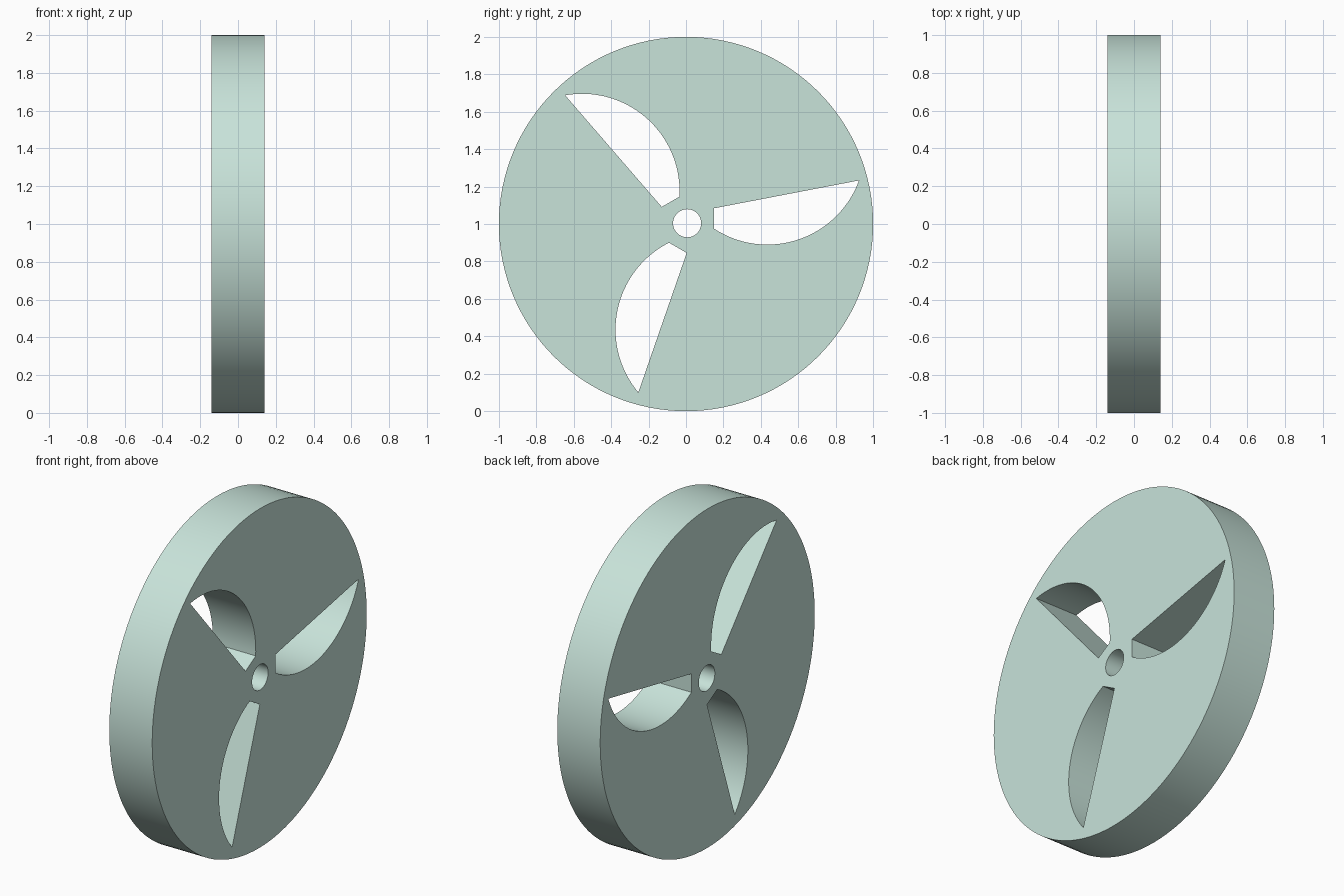
import bpy, bmesh
from math import sin, cos, pi, atan2, radians

if "Cube" in bpy.data.objects:
    bpy.data.objects.remove(bpy.data.objects["Cube"])

# Profile is drawn flat (x = side-to-side, y = height from the wheel centre)
curve = bpy.data.curves.new("wheel_disc", "CURVE")
curve.dimensions = "2D"
curve.fill_mode = "BOTH"
curve.extrude = 0.14


def outline(points):
    spline = curve.splines.new("POLY")
    spline.points.add(len(points) - 1)
    for p, (x, y) in zip(spline.points, points):
        p.co = (x, y, 0, 1)
    spline.use_cyclic_u = True


def arc(cx, cy, r, a0, a1, n):
    return [(cx + r * cos(a0 + (a1 - a0) * i / n),
             cy + r * sin(a0 + (a1 - a0) * i / n)) for i in range(n + 1)]


def turn(points, angle, cx, cy):
    c, s = cos(angle), sin(angle)
    return [(cx + (x - cx) * c - (y - cy) * s,
             cy + (x - cx) * s + (y - cy) * c) for x, y in points]


# Rim and axle hole
outline(arc(0, 0, 1.0, 0, 2 * pi, 128)[:-1])
outline(arc(0.006, 0.004, 0.075, 0, 2 * pi, 48)[:-1])

# Three blade-shaped slots: straight top, short inner end, curved belly
ax, ay, r = 0.435, 0.411, 0.521
tip = atan2(0.232 - ay, 0.927 - ax)
inner = atan2(-0.025 - ay, 0.15 - ax)
slot = [(0.15, 0.084)] + arc(ax, ay, r, inner, tip, 40)
for k in range(3):
    outline(turn(slot, k * 2 * pi / 3, 0.008, 0.007))

# Stand the disc upright with its axle along x
disc = bpy.data.objects.new("wheel_disc", curve)
bpy.context.collection.objects.link(disc)
disc.rotation_euler = (radians(90), 0, radians(90))
disc.location.z = 1.0
bpy.context.view_layer.objects.active = disc
disc.select_set(True)
bpy.ops.object.convert(target="MESH")
disc = bpy.context.object

# Weld caps to walls and shade
bm = bmesh.new()
bm.from_mesh(disc.data)
bmesh.ops.remove_doubles(bm, verts=bm.verts, dist=1e-5)
bmesh.ops.recalc_face_normals(bm, faces=bm.faces)
bm.to_mesh(disc.data)
bm.free()
bpy.ops.object.shade_smooth_by_angle(angle=radians(25))

# Pale green finish
mat = bpy.data.materials.new("pale_green")
mat.diffuse_color = (0.58, 0.77, 0.70, 1)
mat.use_nodes = True
mat.node_tree.nodes["Principled BSDF"].inputs["Base Color"].default_value = mat.diffuse_color
disc.data.materials.clear()
disc.data.materials.append(mat)
